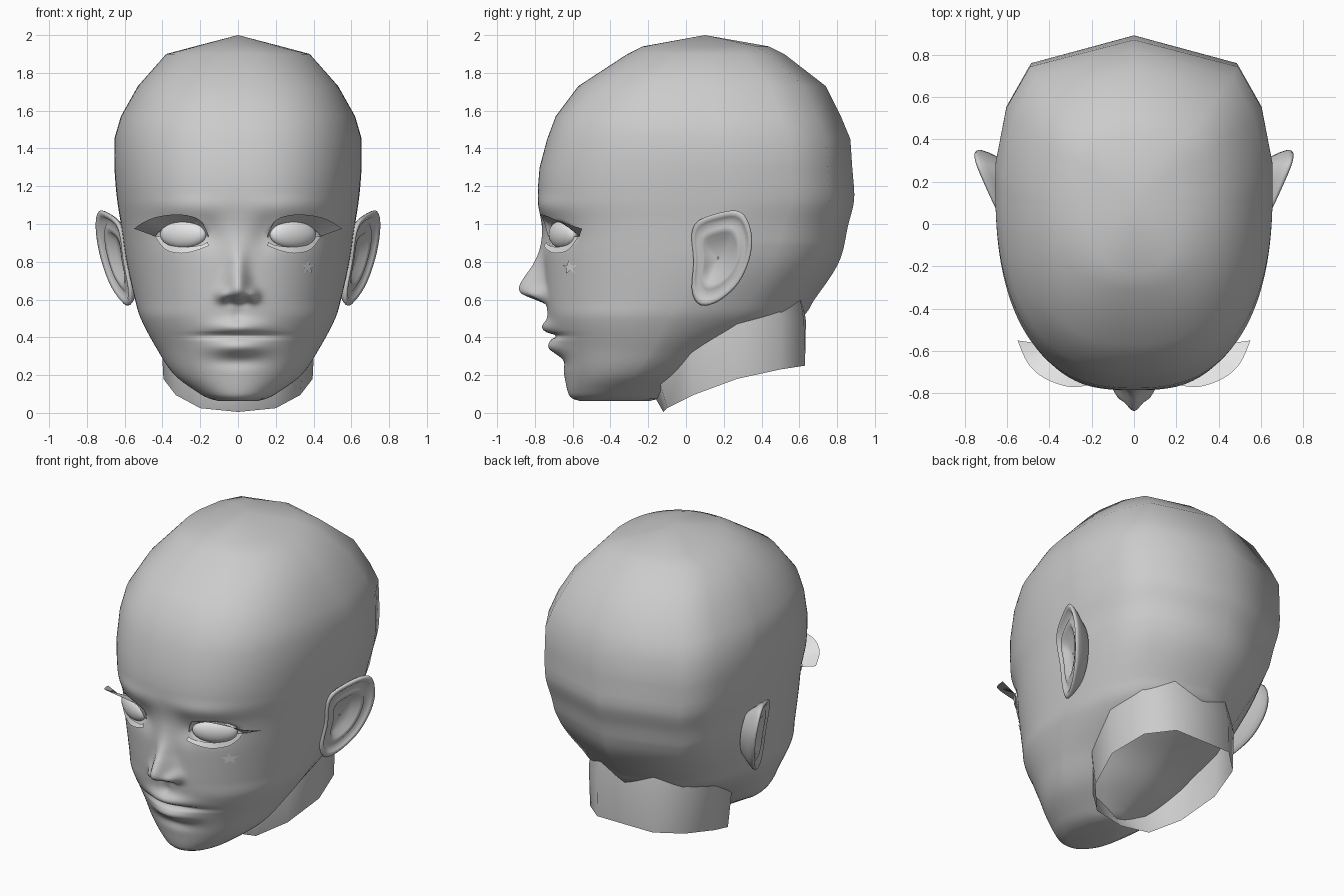
import bpy, bmesh, math
from mathutils import Vector

if "Cube" in bpy.data.objects:
    bpy.data.objects.remove(bpy.data.objects["Cube"])


def material(name, v):
    m = bpy.data.materials.new(name)
    m.diffuse_color = (v, v, v, 1)
    m.use_nodes = True
    m.node_tree.nodes["Principled BSDF"].inputs["Base Color"].default_value = m.diffuse_color
    return m


SKIN = material("grey_skin", 0.6)
PALE = material("pale_grey", 0.78)


def make(name, verts, faces, mat, recalc=True):
    me = bpy.data.meshes.new(name)
    me.from_pydata([tuple(v) for v in verts], [], faces)
    if recalc:
        bm = bmesh.new()
        bm.from_mesh(me)
        bmesh.ops.recalc_face_normals(bm, faces=bm.faces)
        bm.to_mesh(me)
        bm.free()
    for p in me.polygons:
        p.use_smooth = True
    me.materials.append(mat)
    ob = bpy.data.objects.new(name, me)
    bpy.context.collection.objects.link(ob)
    return ob


def loft(rings, closed=True):
    n = len(rings[0])
    verts = [p for r in rings for p in r]
    faces = []
    for i in range(len(rings) - 1):
        for j in range(n if closed else n - 1):
            k = (j + 1) % n
            faces.append((i * n + j, i * n + k, (i + 1) * n + k, (i + 1) * n + j))
    return verts, faces


# Head sections: height, half width, widest y, front y, back y, front roundness
SECTIONS = [
    (.062, .10, -.42, -.56, -.20, 2.0), (.075, .15, -.40, -.60, -.14, 2.0),
    (.10, .20, -.38, -.622, -.10, 2.0), (.20, .335, -.28, -.645, .05, 2.0),
    (.34, .43, -.18, -.675, .25, 2.1), (.50, .515, -.10, -.728, .60, 2.2),
    (.60, .545, -.03, -.742, .68, 2.2), (.80, .59, .08, -.752, .81, 2.3),
    (1.0, .62, .15, -.765, .86, 2.4), (1.13, .64, .20, -.783, .89, 2.5),
    (1.30, .655, .20, -.775, .88, 2.5), (1.45, .655, .20, -.735, .87, 2.5),
    (1.57, .62, .15, -.69, .82, 2.5), (1.73, .53, .12, -.57, .74, 2.4),
    (1.90, .38, .10, -.31, .52, 2.3), (1.94, .23, .10, -.23, .44, 2.2)]


def curve(table, z, c=1):
    """Smooth interpolation through column c of a table keyed by height."""
    last = len(table) - 1
    z = min(max(z, table[0][0]), table[last][0])
    i = max(k for k in range(last) if table[k][0] <= z)

    def slope(k):
        a, b = max(k - 1, 0), min(k + 1, last)
        return (table[b][c] - table[a][c]) / (table[b][0] - table[a][0])
    h = table[i + 1][0] - table[i][0]
    t = (z - table[i][0]) / h
    return ((2*t**3 - 3*t*t + 1) * table[i][c] + (t**3 - 2*t*t + t) * h * slope(i)
            + (3*t*t - 2*t**3) * table[i + 1][c] + (t**3 - t*t) * h * slope(i + 1))


def g(v, c, s):
    return math.exp(-((v - c) / s) ** 2 / 2)


NOSE = [(.55, 0), (.575, .005), (.60, .06), (.63, .125), (.665, .138), (.72, .107),
        (.78, .062), (.86, .022), (.95, .002), (1.05, 0)]
NOSE_W = [(.55, .06), (.62, .05), (.68, .042), (.78, .034), (.95, .045), (1.05, .07)]


def features(x, z):
    """Forward bulge of the nose, lips, brow and eye sockets."""
    x = abs(x)
    d = 0
    if .55 < z < 1.05:
        d += curve(NOSE, z) * g(x, 0, curve(NOSE_W, z))
    d += .045 * g(x, .078, .024) * g(z, .625, .026)            # nostril wings
    d -= .02 * g(x, .045, .016) * g(z, .592, .012)             # nostrils
    lip = g(x, 0, .10)
    d += .05 * lip * g(z, .45, .03) + .052 * lip * g(z, .348, .03)
    d -= .04 * g(x, 0, .13) * g(z, .408, .009)                 # mouth line
    d -= .012 * g(x, 0, .02) * g(z, .52, .03)
    d -= .015 * g(x, 0, .09) * g(z, .27, .025)
    d -= .02 * g(x, .14, .045) * g(z, .94, .06)                # inner eye corner
    d -= .02 * g(x, .29, .11) * g(z, .95, .06)
    d += .012 * g(x, .27, .13) * g(z, 1.09, .04)               # brow
    e = math.hypot((x - .29) / .13, (z - .945) / .072)
    d -= .04 * min(max((1 - e) * 4, 0), 1)                     # eye opening
    return d


def face_y(x, z, detail=True):
    w, yc, f, n = (curve(SECTIONS, z, c) for c in (1, 2, 3, 5))
    u = min(abs(x) / w, 1)
    return yc - (yc - f) * (1 - u ** n) ** (1 / n) - (features(x, z) if detail else 0)


# Head: fine face columns in front, a few broad facets behind
BACK = [(1, .12), (.92, .52), (.75, .81), (0, 1)]
COLS = 112
heights = [.062 + i * (1.2 - .062) / 94 for i in range(95)]
heights += [s[0] for s in SECTIONS if s[0] > 1.2]
rings = []
for z in heights:
    w, yc, b = (curve(SECTIONS, z, c) for c in (1, 2, 4))
    ring = []
    for i in range(COLS + 1):
        x = w * math.sin(math.pi * (i / COLS - .5))
        ring.append((x, face_y(x, z), z))
    k = 1 + max(0, .9 - z) * 1.5
    half = [(w * cx ** k, yc + (b - yc) * cy, z) for cx, cy in BACK]
    ring += half + [(-x, y, q) for x, y, q in half[-2::-1]]
    rings.append(ring)
verts, faces = loft(rings)
n = len(rings[0])
top, low = len(verts), len(verts) + 1
verts += [(0, .1, 2.0), (0, -.38, .064)]
o = (len(rings) - 1) * n
for j in range(n):
    faces.append((o + j, o + (j + 1) % n, top))
    faces.append(((j + 1) % n, j, low))
make("head", verts, faces, SKIN)


# Neck: open faceted tube with a slanted lower rim
def mirrored(half):
    return half + [(-x, y, z) for x, y, z in half[-2:0:-1]]


rim = mirrored([(0, -.12, .005), (.2, -.10, .025), (.33, .04, .095), (.395, .27, .18),
                (.34, .5, .23), (.2, .63, .25), (0, .63, .25)])
upper = mirrored([(0, -.18, .11), (.2, -.15, .2), (.35, .02, .38), (.41, .27, .48),
                  (.35, .5, .49), (.2, .625, .49), (0, .635, .49)])
inner = [(x * .95, .27 + (y - .27) * .92, z + .16) for x, y, z in upper]
make("neck", *loft([rim, upper, inner]), SKIN)

# Ears: nested loops from the back of the shell over the rim into the bowl
EAR = [(.03, .95), (.07, 1.02), (.18, 1.06), (.27, 1.07), (.32, 1.03), (.35, .93),
       (.335, .81), (.28, .69), (.2, .61), (.12, .57), (.06, .58), (.03, .66), (.04, .8)]
LOOPS = [(.70, -.12), (.93, -.045), (.99, -.015), (1, 0), (.95, .012), (.87, .002),
         (.78, -.03), (.66, -.008), (.54, -.015), (.42, -.055), (.02, -.06)]


def smooth_loop(pts, sub=3):
    out = []
    for i in range(len(pts)):
        a, b, c, d = (Vector(pts[(i + k) % len(pts)]) for k in (-1, 0, 1, 2))
        for s in range(sub):
            t = s / sub
            out.append(.5 * (2*b + (c - a)*t + (2*a - 5*b + 4*c - d)*t*t
                             + (3*b - a - 3*c + d)*t**3))
    return out


outline = smooth_loop(EAR)
for side, label in ((1, "right"), (-1, "left")):
    rings = []
    for s, dx in LOOPS:
        ring = []
        for p in outline:
            y, z = .17 + (p.x - .17) * s, .82 + (p.y - .82) * s
            t = min(max((y - .02) / .32, 0), 1)
            x = .56 + .16 * (z - .6) + .125 * t + dx * (.45 + .55 * t)
            ring.append((side * x, y, z))
        rings.append(ring)
    make(label + "_ear", *loft(rings), SKIN)

# Eyelashes as curved strips: pairs of lid edge and free edge points
UPPER = [((.155, -.715, .925), (.155, -.73, .935)), ((.20, -.70, .985), (.20, -.755, 1.02)),
         ((.28, -.685, 1.01), (.30, -.77, 1.05)), ((.36, -.645, 1.0), (.42, -.73, 1.04)),
         ((.41, -.60, .965), (.50, -.66, 1.01)), ((.44, -.565, .935), (.55, -.55, .975))]
LOWER = [((.16, .905), (.155, .885)), ((.20, .887), (.22, .86)), ((.30, .878), (.30, .845)),
         ((.37, .895), (.385, .865)), ((.41, .935), (.44, .935))]


def strip(name, pairs, side):
    rings = []
    for i in range(len(pairs) - 1):
        for s in range(4 if i < len(pairs) - 2 else 5):
            t = s / 4
            row = []
            for e in (0, 1):
                a, b, c, d = (Vector(pairs[min(max(i + k, 0), len(pairs) - 1)][e])
                              for k in (-1, 0, 1, 2))
                p = .5 * (2*b + (c - a)*t + (2*a - 5*b + 4*c - d)*t*t
                          + (3*b - a - 3*c + d)*t**3)
                row.append((side * p.x, p.y, p.z))
            rings.append(row)
    make(name, *loft(rings, closed=False), PALE)


lower3 = [tuple((x, face_y(x, z, False) - off, z) for (x, z), off in zip(pair, (-.002, .012)))
          for pair in LOWER]
for side, label in ((1, "right"), (-1, "left")):
    strip(label + "_upper_lash", UPPER, side)
    strip(label + "_lower_lash", lower3, side)
    # Eyeball: flattened ball turned to follow the face
    bpy.ops.mesh.primitive_uv_sphere_add(
        segments=32, ring_count=16, location=(side * .29, face_y(.29, .945, False) + .042, .945))
    eye = bpy.context.object
    eye.name = label + "_eye"
    eye.scale = (.135, .05, .075)
    eye.rotation_euler = (0, 0, side * .48)
    bpy.ops.object.shade_smooth()
    eye.data.materials.append(PALE)

# Small star on one cheek
pts = [(.37, face_y(.37, .77) - .008, .77)]
for i in range(10):
    r = .04 if i % 2 == 0 else .017
    a = math.pi / 2 + i * math.pi / 5
    x, z = .37 + r * math.cos(a), .77 + r * math.sin(a)
    pts.append((x, face_y(x, z) - .008, z))
make("cheek_star", pts, [(0, i + 1, (i + 1) % 10 + 1) for i in range(10)], PALE)
